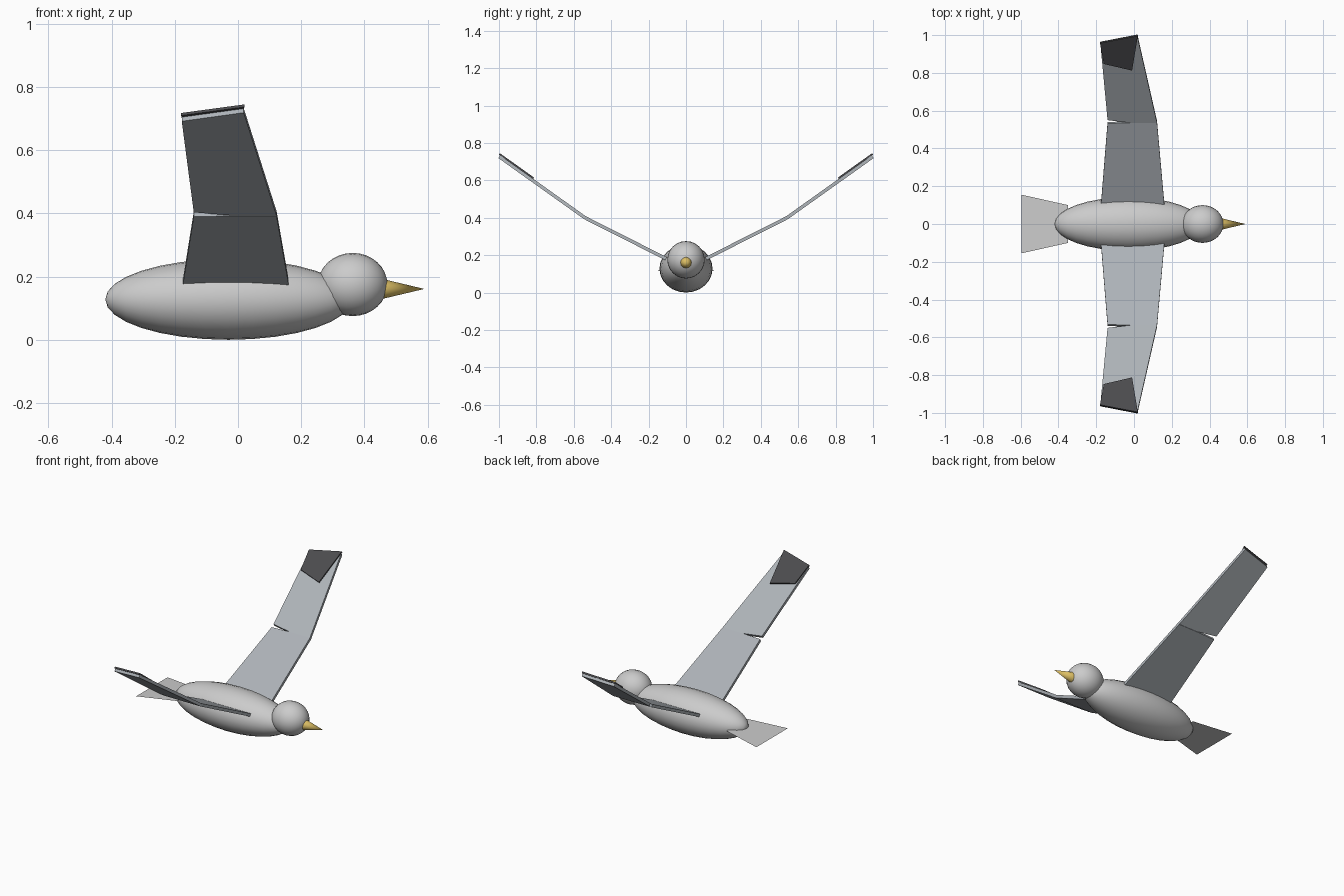
import bpy, bmesh, math
from mathutils import Vector

if "Cube" in bpy.data.objects:
    bpy.data.objects.remove(bpy.data.objects["Cube"])


def material(name, rgb):
    m = bpy.data.materials.new(name)
    m.diffuse_color = (*rgb, 1)
    m.use_nodes = True
    m.node_tree.nodes["Principled BSDF"].inputs["Base Color"].default_value = m.diffuse_color
    return m


YELLOW = material("beak_yellow", (0.72, 0.52, 0.13))
DARK = material("tip_dark", (0.07, 0.07, 0.075))
WING = material("wing_grey", (0.42, 0.45, 0.48))
BODY = material("feather_pale", (0.6, 0.6, 0.58))


def ellipsoid(name, loc, radii):
    bpy.ops.mesh.primitive_uv_sphere_add(segments=24, ring_count=16, radius=1)
    ob = bpy.context.object
    ob.name = name
    # poles run along the body axis
    ob.rotation_euler = (0, math.pi / 2, 0)
    ob.scale = (radii[2], radii[1], radii[0])
    ob.location = loc
    ob.data.materials.append(BODY)
    bpy.ops.object.shade_smooth_by_angle()
    return ob


def plate(name, outline, height, base, mat):
    """Slab over an (x, y) outline; height(y) gives the lower reference plane."""
    slope = height(1) - height(0)
    n = Vector((0, -slope, 1)).normalized()
    lo, hi = base
    bm = bmesh.new()
    pts = [Vector((x, y, height(y))) for x, y in outline]
    bottom = [bm.verts.new(p + n * lo) for p in pts]
    top = [bm.verts.new(p + n * hi) for p in pts]
    bm.faces.new(bottom)
    bm.faces.new(top)
    for i in range(len(pts)):
        j = (i + 1) % len(pts)
        bm.faces.new((bottom[i], bottom[j], top[j], top[i]))
    bmesh.ops.recalc_face_normals(bm, faces=bm.faces)
    me = bpy.data.meshes.new(name)
    bm.to_mesh(me)
    bm.free()
    ob = bpy.data.objects.new(name, me)
    bpy.context.collection.objects.link(ob)
    me.materials.append(mat)
    return ob


def mirrored(ob):
    # other side of the bird
    m = ob.modifiers.new("mirror", "MIRROR")
    m.use_axis = (False, True, False)
    m.use_mirror_merge = False


# body and head
ellipsoid("body", (-0.03, 0, 0.128), (0.39, 0.142, 0.128))
ellipsoid("head", (0.363, 0, 0.175), (0.11, 0.1, 0.1))

# beak
bpy.ops.mesh.primitive_cone_add(vertices=12, radius1=0.032, radius2=0, depth=0.135,
                                location=(0.5225, 0, 0.161), rotation=(0, math.pi / 2, 0))
beak = bpy.context.object
beak.name = "beak"
beak.data.materials.append(YELLOW)
bpy.ops.object.shade_smooth_by_angle()

# flat tail sheet
me = bpy.data.meshes.new("tail")
me.from_pydata([(-0.35, -0.1, 0.13), (-0.35, 0.1, 0.13),
                (-0.595, 0.155, 0.115), (-0.595, -0.155, 0.115)], [], [(0, 1, 2, 3)])
tail = bpy.data.objects.new("tail", me)
bpy.context.collection.objects.link(tail)
me.materials.append(BODY)


# wings: inner and outer panels with a notch at the trailing edge
def inner(y):
    return 0.40 + (y - 0.54) * 0.505


def outer(y):
    return 0.40 + (y - 0.54) * 0.712


T = (-0.009, 0.009)
mirrored(plate("inner_wing", [(0.162, 0.09), (0.122, 0.54), (-0.01, 0.54),
                              (-0.14, 0.536), (-0.176, 0.09)], inner, T, WING))
mirrored(plate("outer_wing", [(0.122, 0.54), (0.018, 0.998), (-0.178, 0.96),
                              (-0.14, 0.555), (-0.01, 0.54)], outer, T, WING))

# dark patch on top of each wing tip
mirrored(plate("wing_tip", [(0.02, 1.005), (-0.18, 0.967), (-0.16, 0.857),
                            (-0.01, 0.822)], outer, (0.007, 0.017), DARK))
